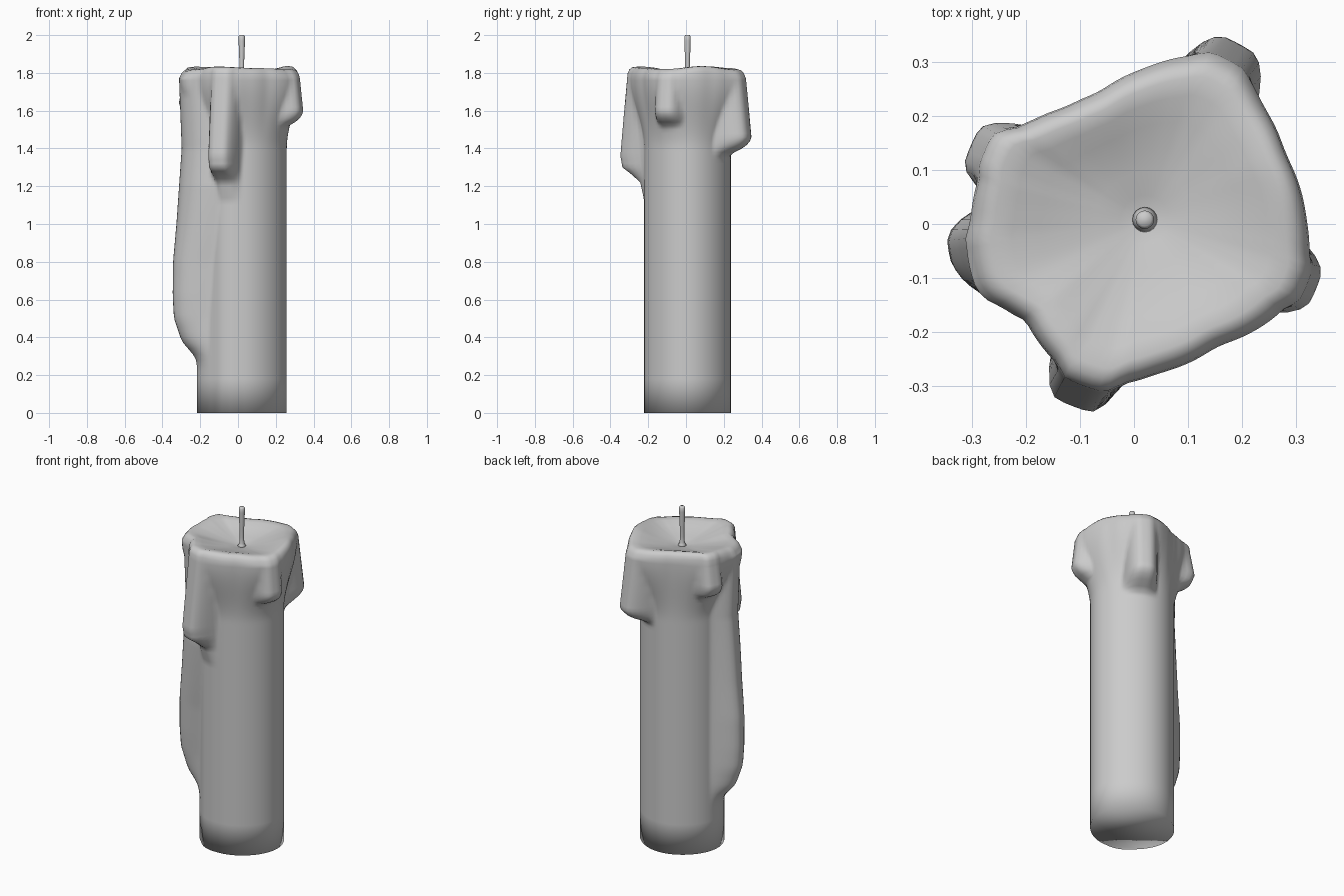
import bpy, bmesh
from math import sin, cos, radians

if "Cube" in bpy.data.objects:
    bpy.data.objects.remove(bpy.data.objects["Cube"])

CX, CY = 0.02, 0.008
SIDES = 120


def lerp(table, x):
    """Piecewise linear lookup in ascending (x, value) pairs, clamped."""
    if x <= table[0][0]:
        return table[0][1]
    for (x0, a), (x1, b) in zip(table, table[1:]):
        if x <= x1:
            return a + (b - a) * (x - x0) / (x1 - x0)
    return table[-1][1]


def smooth(t):
    t = min(1, max(0, t))
    return t * t * (3 - 2 * t)


# Melted rim outline: (angle, radius)
RIM = [(0, .299), (25, .287), (45, .305), (58, .335), (70, .325), (90, .28), (110, .25),
       (125, .254), (140, .28), (152, .317), (165, .317), (180, .322), (190, .335), (205, .338),
       (217, .285), (237, .31), (250, .328), (275, .285), (300, .269), (325, .303), (340, .32), (360, .299)]

# Wax drips: angle, half width before it, (height, half width after it), flat share, (height, radius)
DRIPS = [
    (62, 28, [(1.4, 26), (1.8, 32)], .15, [(1.34, .2), (1.38, .27), (1.41, .335), (1.45, .37), (1.8, .33)]),
    (338, 26, [(1.6, 26)], .15, [(1.47, .2), (1.52, .26), (1.55, .315), (1.59, .343), (1.8, .32)]),
    (249, 24, [(1.3, 22), (1.8, 30)], .2, [(1.12, .235), (1.22, .26), (1.26, .305), (1.30, .36),
                                          (1.36, .37), (1.8, .328)]),
    (157, 24, [(1.6, 24)], .2, [(1.51, .2), (1.55, .26), (1.59, .33), (1.64, .35), (1.8, .32)]),
    (188, 24, [(.5, 36), (.8, 44), (1.2, 66)], .06, [(.24, .22), (.31, .26), (.38, .32), (.5, .361),
                                                    (.62, .368), (.8, .366), (1.0, .348), (1.4, .32), (1.8, .335)]),
]


def rim_radius(a):
    return sum(lerp(RIM, (a + d) % 360) for d in (-4, -2, 0, 2, 4)) / 5


def radius(a, z):
    t = radians(a)
    base = (0.238 * cos(t) ** 2 + 0.229 * sin(t) ** 2) * (1 - .02 * sin(2 * t) ** 2)
    r = base + (rim_radius(a) - base) * smooth((z - 1.4) / 0.36)
    for angle, before, after, flat, profile in DRIPS:
        off = (a - angle + 180) % 360 - 180
        off = abs(off) / (lerp(after, z) if off > 0 else before)
        bump = 1 - smooth((off - flat) / (1 - flat))
        r = max(r, base + (lerp(profile, z) - base) * bump)
    return r


def loft(name, rings):
    """Skin a list of rings of points, capped at both ends."""
    bm = bmesh.new()
    rows = [[bm.verts.new(p) for p in ring] for ring in rings]
    n = len(rows[0])
    for lo, hi in zip(rows, rows[1:]):
        for i in range(n):
            j = (i + 1) % n
            bm.faces.new((lo[i], lo[j], hi[j], hi[i]))
    bm.faces.new(rows[0][::-1])
    bm.faces.new(rows[-1])
    for f in bm.faces:
        f.smooth = True
    me = bpy.data.meshes.new(name)
    bm.to_mesh(me)
    bm.free()
    ob = bpy.data.objects.new(name, me)
    bpy.context.collection.objects.link(ob)
    return ob


def ring(fn, n=SIDES):
    pts = []
    for i in range(n):
        a = 360 * i / n
        r, z = fn(a)
        pts.append((CX + r * cos(radians(a)), CY + r * sin(radians(a)), z))
    return pts


# Candle body: outer wall, rounded lip, then the dished top
heights = [0, .18] + [.22 + .03 * i for i in range(29)] + [1.08 + .02 * i for i in range(35)] + [1.77]
rings = [ring(lambda a, z=z: (radius(a, z), z)) for z in heights]
for scale, z in [(.99, 1.79), (.965, 1.808), (.92, 1.822), (.86, 1.826), (.75, 1.819),
                 (.6, 1.805), (.45, 1.792), (.3, 1.781), (.15, 1.772), (.07, 1.765)]:
    blend = smooth(scale / .9)  # outline rounds off towards the wick
    rings.append(ring(lambda a, s=scale, z=z, b=blend: (
        (b * radius(a, 1.77) + (1 - b) * .3) * s,
        z + s ** 4 * (.012 * sin(radians(3 * a + 40)) + .006 * sin(radians(5 * a))))))
loft("candle_body", rings)

# Wick, slightly flared at the base where wax climbs it
wick = [(.026, 1.762), (.018, 1.772), (.014, 1.785), (.012, 1.82), (.013, 1.87),
        (.017, 1.97), (.017, 1.993), (.012, 2.0)]
loft("wick", [ring(lambda a, p=p: p, 16) for p in wick])
